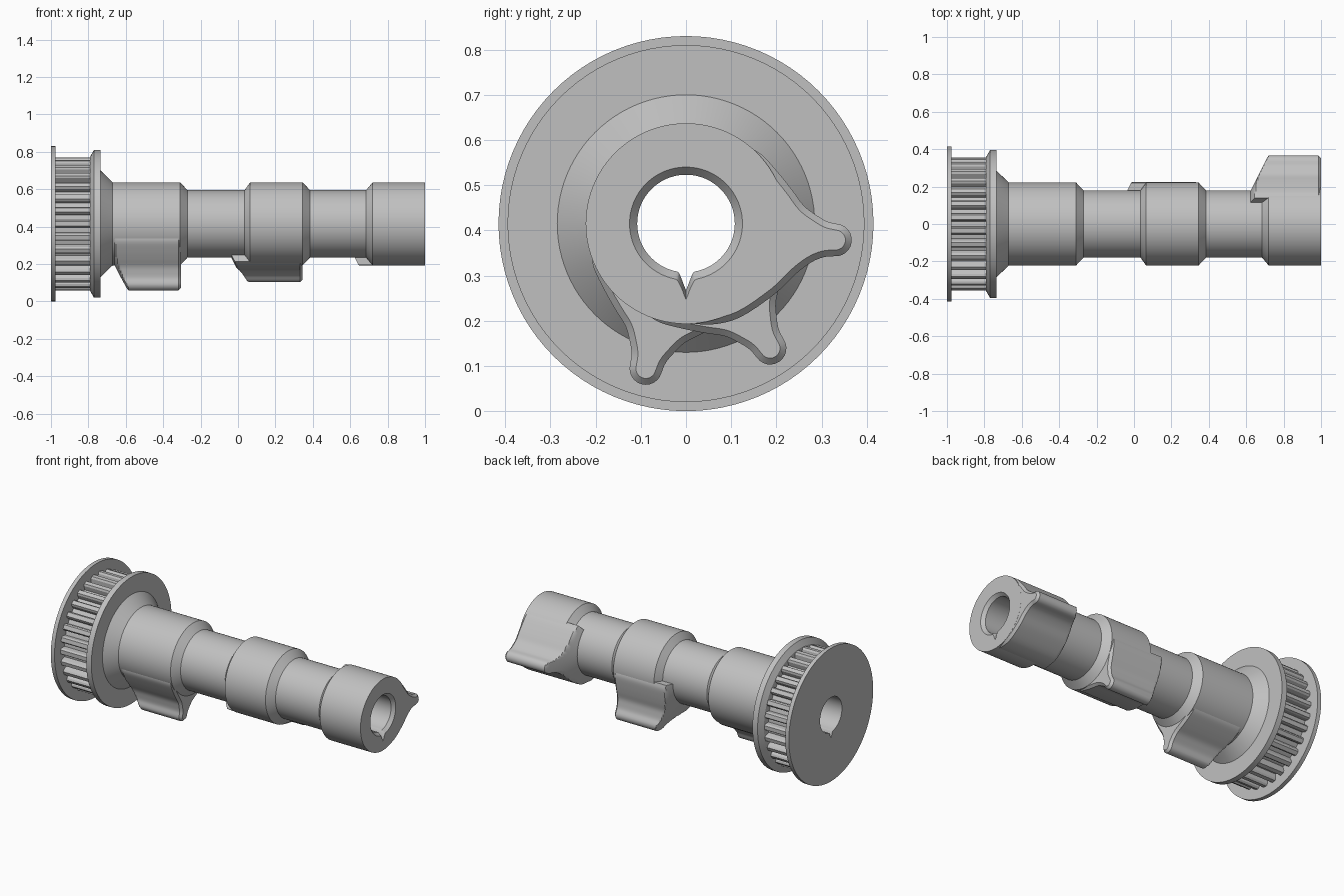
import bpy, bmesh
from math import sin, cos, atan2, hypot, radians, pi
from mathutils import Vector

cube = bpy.data.objects.get("Cube")
if cube:
    bpy.data.objects.remove(cube)

AXIS_Z = 0.415
BODY, NECK, CORE = 0.222, 0.18, 0.17

metal = bpy.data.materials.new("light_grey_metal")
metal.use_nodes = True
grey = (0.53, 0.53, 0.53, 1)
metal.diffuse_color = grey
metal.node_tree.nodes["Principled BSDF"].inputs["Base Color"].default_value = grey


def polar(x, a, r):
    return (x, r * cos(a), AXIS_Z + r * sin(a))


def finish(bm, name):
    bmesh.ops.recalc_face_normals(bm, faces=bm.faces)
    mesh = bpy.data.meshes.new(name)
    bm.to_mesh(mesh)
    bm.free()
    mesh.materials.append(metal)
    obj = bpy.data.objects.new(name, mesh)
    bpy.context.collection.objects.link(obj)
    bpy.ops.object.select_all(action="DESELECT")
    obj.select_set(True)
    bpy.context.view_layer.objects.active = obj
    bpy.ops.object.shade_smooth_by_angle(angle=radians(28))
    return obj


def bridge(bm, rings, loop_rings=False, cap=False):
    """Join closed rings of points with quads."""
    rows = [[bm.verts.new(p) for p in ring] for ring in rings]
    n = len(rows[0])
    pairs = list(zip(rows, rows[1:]))
    if loop_rings:
        pairs.append((rows[-1], rows[0]))
    for a, b in pairs:
        for i in range(n):
            j = (i + 1) % n
            bm.faces.new((a[i], a[j], b[j], b[i]))
    if cap:
        # each ring is an outer strip followed by its inner strip reversed
        for row in (rows[0], rows[-1]):
            for i in range(n // 2 - 1):
                bm.faces.new((row[i], row[i + 1], row[n - 2 - i], row[n - 1 - i]))


# Shaft with pulley core, journals and a keyed bore
angles = {round(360 * i / 96, 3) for i in range(96)}
angles |= {270 + s * d for s in (-1, 1) for d in (0, 1.2, 2.4, 5, 9)}
angles = [radians(a) for a in sorted(angles)]


def bore(points):
    """Radius by angle, with a pointed keyway at the bottom."""
    def radius(a):
        d = abs(a - 1.5 * pi) * 180 / pi
        for (d0, r0), (d1, r1) in zip(points, points[1:]):
            if d <= d1:
                return r0 + (r1 - r0) * (d - d0) / (d1 - d0)
        return points[-1][1]
    return radius


hole = bore([(0, 0.147), (4, 0.125), (8, 0.11), (10, 0.108)])
mouth = bore([(0, 0.168), (4, 0.142), (8, 0.128), (10, 0.125)])

ROOT = 0.318
profile = [
    (-1, 0.415), (-0.975, 0.415), (-0.975, ROOT), (-0.79, ROOT), (-0.79, 0.36),
    (-0.77, 0.395), (-0.735, 0.395), (-0.735, 0.285), (-0.67, BODY),
    (-0.31, BODY), (-0.27, NECK), (0.035, NECK), (0.065, BODY),
    (0.345, BODY), (0.385, NECK), (0.685, NECK), (0.72, BODY), (1, BODY)]
rings = [[polar(x, a, r) for a in angles] for x, r in profile]
for x, radius in ((1, mouth), (0.98, hole), (-1, hole)):
    rings.append([polar(x, a, radius(a)) for a in angles])
bm = bmesh.new()
bridge(bm, rings, loop_rings=True)
finish(bm, "shaft")

# Drive teeth around the pulley
TEETH = 30
section = [(-0.021, ROOT - 0.01), (-0.019, 0.345), (-0.012, 0.356),
           (0.012, 0.356), (0.019, 0.345), (0.021, ROOT - 0.01)]
bm = bmesh.new()
for t in range(TEETH):
    a = 2 * pi * t / TEETH
    ends = [[bm.verts.new((x, r * cos(a) - s * sin(a), AXIS_Z + r * sin(a) + s * cos(a)))
             for s, r in section] for x in (-0.978, -0.787)]
    for i in range(len(section)):
        j = (i + 1) % len(section)
        bm.faces.new((ends[0][i], ends[0][j], ends[1][j], ends[1][i]))
    for end in ends:
        bm.faces.new(end)
finish(bm, "pulley_teeth")


# Cam lobes: round nose, hollow flanks, conical rear, bevelled front edge
def smooth(points, steps=4):
    """Catmull-Rom curve through 2D points."""
    pts = [Vector(p) for p in points]
    pts = [2 * pts[0] - pts[1]] + pts + [2 * pts[-1] - pts[-2]]
    out = []
    for a, b, c, d in zip(pts, pts[1:], pts[2:], pts[3:]):
        for k in range(steps):
            t = k / steps
            out.append(0.5 * (2 * b + (c - a) * t + (2 * a - 5 * b + 4 * c - d) * t * t
                              + (3 * b - a - 3 * c + d) * t ** 3))
    return out + [pts[-2]]


NOSE, NOSE_R, TIP = 0.333, 0.036, 0.369
narrow = [(NOSE, NOSE_R), (0.31, 0.039), (0.285, 0.05), (0.255, 0.068),
          (0.225, 0.1), (0.19, 0.135), (0.15, 0.17), (0.12, 0.183)]
wide = [(NOSE, NOSE_R), (0.31, 0.041), (0.285, 0.055), (0.255, 0.083),
        (0.213, 0.133), (0.142, 0.193), (0.08, 0.216), (0.02, 0.218)]


def lobe(name, start, end, angle, lower):
    low = [Vector((p.x, -p.y)) for p in reversed(smooth(lower))]
    nose = [Vector((NOSE + NOSE_R * cos(a), NOSE_R * sin(a)))
            for a in (radians(d) for d in range(-75, 90, 15))]
    outline = low + nose + smooth(narrow)
    # inset copy for the bevelled front edge
    inset = []
    for i, p in enumerate(outline):
        t = outline[min(i + 1, len(outline) - 1)] - outline[max(i - 1, 0)]
        inset.append(p + Vector((-t.y, t.x)).normalized() * 0.014)

    def ring(x, pts, limit):
        pol = [(atan2(p.y, p.x) + angle, hypot(p.x, p.y)) for p in pts]
        outer = [polar(x, a, max(CORE + 0.001, min(r, limit))) for a, r in pol]
        inner = [polar(x, a, CORE) for a, r in pol]
        return outer + inner[::-1]

    rows = []
    steps = 12
    for k in range(steps + 1):
        f = k / steps
        rows.append(ring(start - 0.1 * (1 - f), outline, CORE + 0.002 + (TIP - CORE) * f))
    rows.append(ring(end - 0.014, outline, 1))
    rows.append(ring(end, inset, 1))
    bm = bmesh.new()
    bridge(bm, rows, cap=True)
    finish(bm, name)


lobe("cam_lobe_pulley_end", -0.585, -0.305, radians(-105.5), narrow)
lobe("cam_lobe_middle", 0.06, 0.345, radians(-56), narrow)
lobe("cam_lobe_free_end", 0.72, 0.9995, radians(-6.3), wide)
